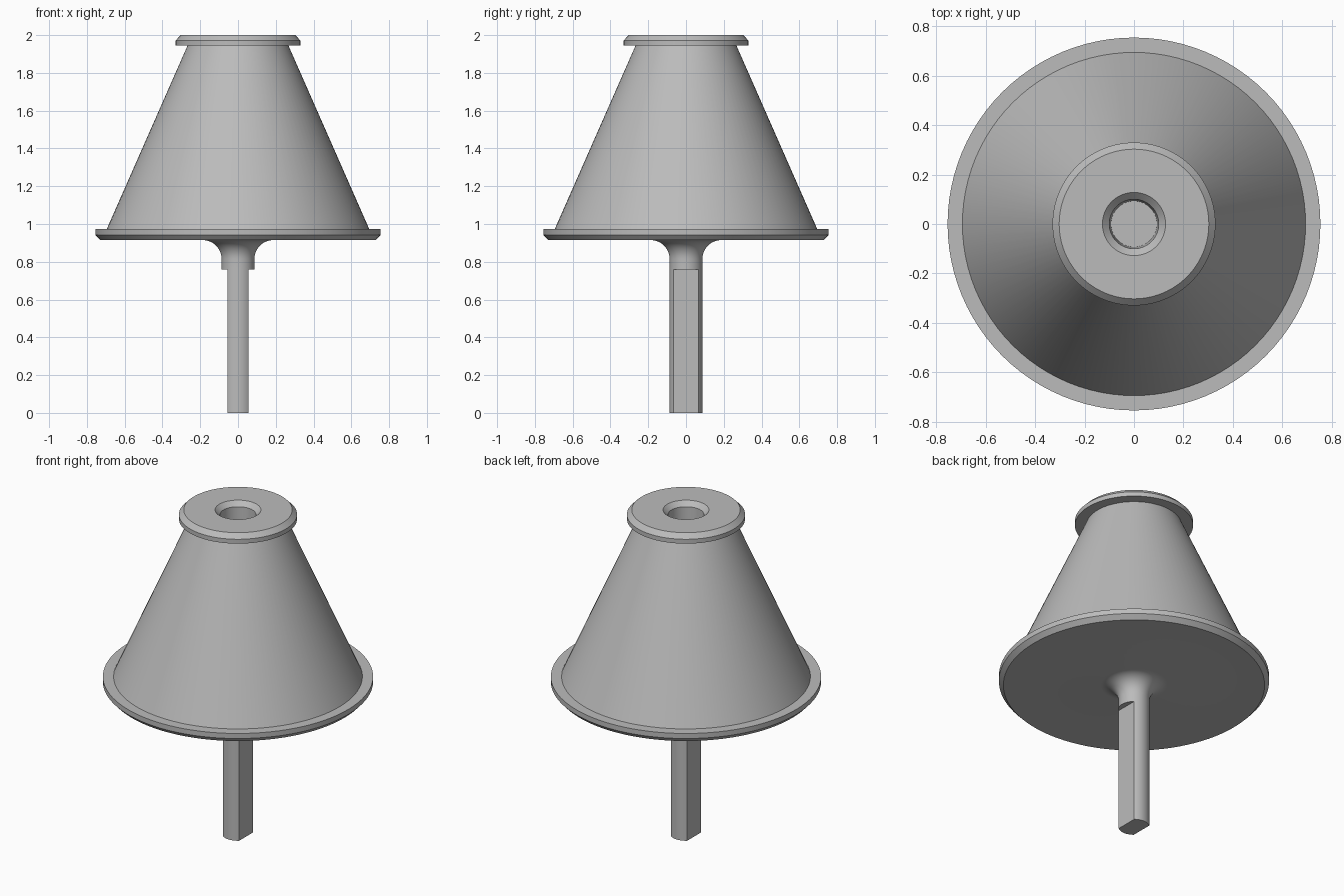
import bpy, bmesh
from math import cos, sin, pi, asin, radians

if "Cube" in bpy.data.objects:
    bpy.data.objects.remove(bpy.data.objects["Cube"])

SEGMENTS = 96
SHAFT_R = 0.087
FLAT_X = 0.055
SHOULDER_Z = 0.76

grey = bpy.data.materials.new("plain grey")
grey.use_nodes = True
colour = (0.5, 0.5, 0.5, 1)
grey.diffuse_color = colour
grey.node_tree.nodes["Principled BSDF"].inputs["Base Color"].default_value = colour


def finish(name, bm):
    bmesh.ops.remove_doubles(bm, verts=bm.verts, dist=1e-5)
    bmesh.ops.recalc_face_normals(bm, faces=bm.faces)
    mesh = bpy.data.meshes.new(name)
    bm.to_mesh(mesh)
    bm.free()
    mesh.materials.append(grey)
    obj = bpy.data.objects.new(name, mesh)
    bpy.context.collection.objects.link(obj)
    bpy.ops.object.select_all(action="DESELECT")
    obj.select_set(True)
    bpy.context.view_layer.objects.active = obj
    bpy.ops.object.shade_smooth_by_angle(angle=radians(20))


def revolve(name, profile):
    bm = bmesh.new()
    verts = [bm.verts.new((r, 0, z)) for r, z in profile]
    edges = [bm.edges.new(pair) for pair in zip(verts, verts[1:])]
    bmesh.ops.spin(bm, geom=verts + edges, cent=(0, 0, 0), axis=(0, 0, 1),
                   angle=2 * pi, steps=SEGMENTS, use_merge=True)
    finish(name, bm)


# Concave fillet between the shaft collar and the underside of the disc
FILLET = 0.1
UNDERSIDE = 0.915
fillet = [(SHAFT_R + FILLET * (1 - cos(a)), UNDERSIDE - FILLET * (1 - sin(a)))
          for a in (i * pi / 20 for i in range(11))]

# Cone with its two chamfered flanges, blind socket and collar
revolve("cone_body", [
    (0, SHOULDER_Z), (SHAFT_R, SHOULDER_Z), *fillet,
    (0.73, UNDERSIDE), (0.755, 0.942), (0.755, 0.973), (0.695, 0.973),
    (0.267, 1.945), (0.33, 1.945), (0.33, 1.972), (0.303, 2.0),
    (0.128, 2.0), (0.1, 1.972), (0.093, 1.7), (0, 1.7),
])

# Shaft: round bar with a flat on each side
half = asin(FLAT_X / SHAFT_R)
arc = [-half + 2 * half * i / 16 for i in range(17)]
section = [(SHAFT_R * sin(a), -SHAFT_R * cos(a)) for a in arc]
section += [(-x, -y) for x, y in section]
bm = bmesh.new()
base = bm.faces.new([bm.verts.new((x, y, 0)) for x, y in section])
top = bmesh.ops.extrude_face_region(bm, geom=[base], use_keep_orig=True)["geom"]
bmesh.ops.translate(bm, vec=(0, 0, SHOULDER_Z),
                    verts=[v for v in top if isinstance(v, bmesh.types.BMVert)])
finish("flatted_shaft", bm)
